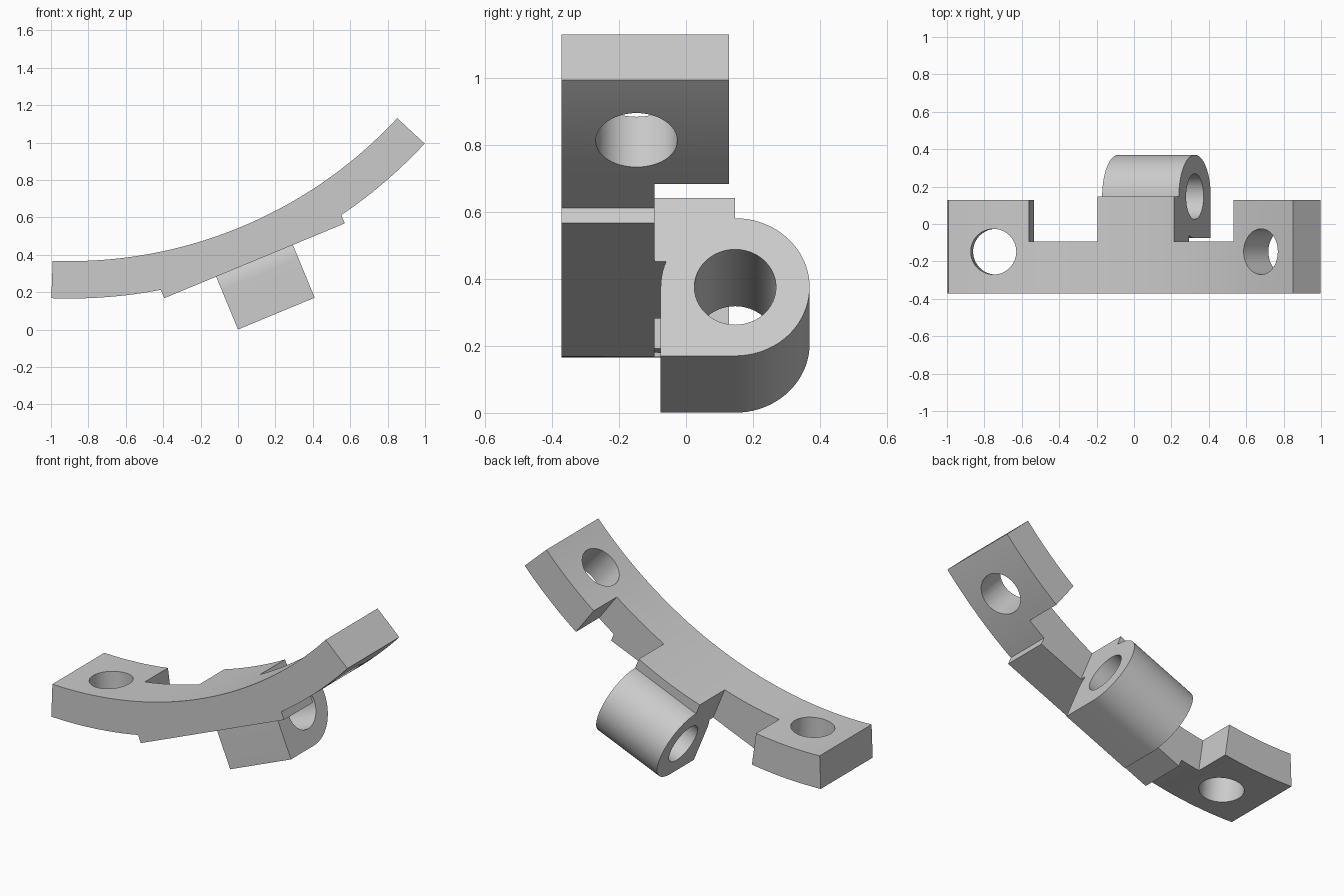
import bpy, bmesh, math
from mathutils import Matrix, Vector

if "Cube" in bpy.data.objects:
    bpy.data.objects.remove(bpy.data.objects["Cube"], do_unlink=True)

# Local frame: arc centre at the origin, x along the tangent, -z radially outward
TILT = math.radians(22.5)
CENTRE = Vector((-0.901, 0, 2.756))
R_IN, R_OUT, FLAT = 2.39, 2.59, 2.585
END = math.radians(24.65)
BLOCK = math.radians(14.35)
HOLE = math.radians(18.9)
FRONT, RAIL_BACK, BLOCK_BACK, LUG_Y = -0.372, -0.094, 0.128, 0.147
LUG_R, LUG_N, LUG_HALF, BORE = 0.2225, 2.668, 0.222, 0.122
PAD_HALF = 0.5225

grey = bpy.data.materials.new("light_grey")
grey.use_nodes = True
COLOUR = (0.6, 0.6, 0.6, 1)
grey.diffuse_color = COLOUR
grey.node_tree.nodes["Principled BSDF"].inputs["Base Color"].default_value = COLOUR


def prism(name, points, offset):
    """Closed solid from a planar outline swept by an offset."""
    bm = bmesh.new()
    face = bm.faces.new([bm.verts.new(p) for p in points])
    swept = bmesh.ops.extrude_face_region(bm, geom=[face], use_keep_orig=True)
    verts = [g for g in swept["geom"] if isinstance(g, bmesh.types.BMVert)]
    bmesh.ops.translate(bm, verts=verts, vec=offset)
    bmesh.ops.recalc_face_normals(bm, faces=bm.faces)
    mesh = bpy.data.meshes.new(name)
    bm.to_mesh(mesh)
    bm.free()
    mesh.materials.append(grey)
    obj = bpy.data.objects.new(name, mesh)
    bpy.context.collection.objects.link(obj)
    return obj


def side_prism(name, outline, y0, y1):
    return prism(name, [(t, y0, -n) for t, n in outline], (0, y1 - y0, 0))


def arc(radius, a0, a1, steps):
    angles = [a0 + (a1 - a0) * i / steps for i in range(steps + 1)]
    return [(radius * math.sin(a), radius * math.cos(a)) for a in angles]


def combine(target, other, operation):
    mod = target.modifiers.new(operation, "BOOLEAN")
    mod.operation = operation
    mod.solver = "EXACT"
    mod.object = other
    bpy.context.view_layer.objects.active = target
    bpy.ops.object.modifier_apply(modifier=mod.name)
    bpy.data.objects.remove(other, do_unlink=True)


# Curved arm with the flat pad on its underside
pad_angle = math.asin(PAD_HALF / R_OUT)
outline = arc(R_IN, -END, END, 64)
outline += arc(R_OUT, END, pad_angle, 24)
outline += [(PAD_HALF, FLAT), (-PAD_HALF, FLAT)]
outline += arc(R_OUT, -pad_angle, -END, 24)
bracket = side_prism("curved_bracket", outline, FRONT, LUG_Y)

# Rounded lug: square at the lower front, round elsewhere
lug = [(LUG_Y - LUG_R, LUG_N + LUG_R)]
lug += [(LUG_Y + s, LUG_N + c) for s, c in arc(LUG_R, 0, 1.5 * math.pi, 60)]
combine(bracket, prism("lug", [(-0.3, y, -n) for y, n in lug], (0.6, 0, 0)), "UNION")

for side in (-1, 1):
    # Notch between the lug and the end block
    slope = math.tan(BLOCK)
    notch = [(side * LUG_HALF, 2.2), (side * 2.2 * slope, 2.2),
             (side * 3.1 * slope, 3.1), (side * LUG_HALF, 3.1)]
    combine(bracket, side_prism("notch_cutter", notch, RAIL_BACK, 0.6), "DIFFERENCE")
    # Trim the back of the end block
    trim = [(side * 0.5, 1.9), (side * 1.4, 1.9), (side * 1.4, 2.8), (side * 0.5, 2.8)]
    combine(bracket, side_prism("trim_cutter", trim, BLOCK_BACK, 0.6), "DIFFERENCE")
    # Radial bolt hole
    ring = [(x, y - 0.148, -2.2) for x, y in arc(BORE, 0, 2 * math.pi, 48)[:-1]]
    drill = prism("hole_cutter", ring, (0, 0, -0.6))
    drill.data.transform(Matrix.Rotation(-side * HOLE, 4, "Y"))
    combine(bracket, drill, "DIFFERENCE")

# Bore through the lug
ring = [(-0.4, LUG_Y + y, z - LUG_N) for y, z in arc(BORE, 0, 2 * math.pi, 48)[:-1]]
combine(bracket, prism("bore_cutter", ring, (0.8, 0, 0)), "DIFFERENCE")

# Tilt into place and shade
bracket.data.transform(Matrix.Translation(CENTRE) @ Matrix.Rotation(-TILT, 4, "Y"))
bpy.ops.object.select_all(action="DESELECT")
bracket.select_set(True)
bpy.context.view_layer.objects.active = bracket
bpy.ops.object.shade_smooth_by_angle(angle=math.radians(30))
